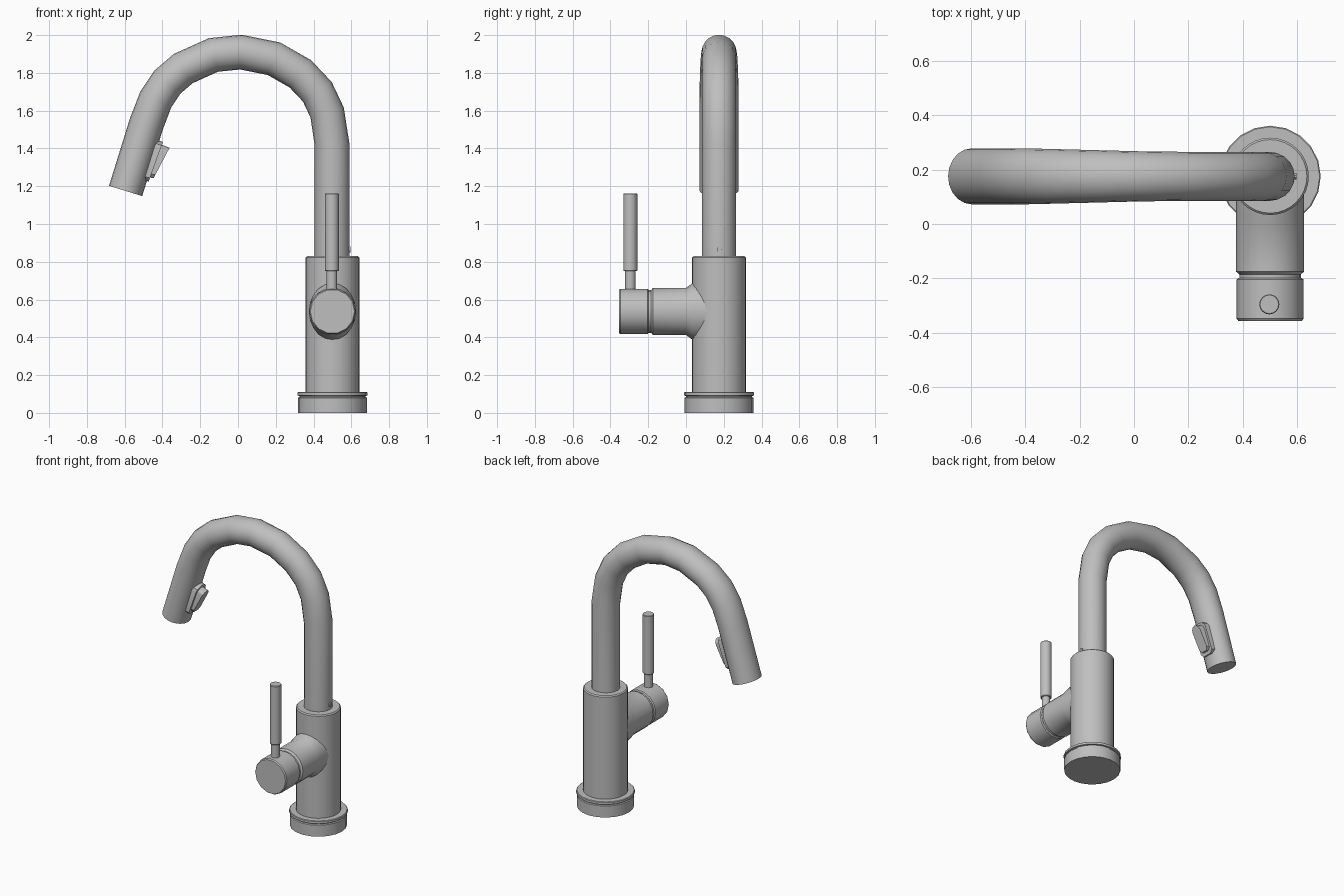
import bpy, bmesh, math
from mathutils import Vector, Matrix

cube = bpy.data.objects.get("Cube")
if cube:
    bpy.data.objects.remove(cube)

# One brushed metal for the whole tap
metal = bpy.data.materials.new("brushed_metal")
metal.use_nodes = True
colour = (0.52, 0.52, 0.52, 1)
metal.diffuse_color = colour
metal.node_tree.nodes["Principled BSDF"].inputs["Base Color"].default_value = colour

AX, AY = 0.5, 0.175          # axis of the upright body
VALVE_Z = 0.537              # height of the side valve
LEVER_Y = -0.295


def finish(name, bm, angle=35):
    bmesh.ops.recalc_face_normals(bm, faces=bm.faces)
    mesh = bpy.data.meshes.new(name)
    bm.to_mesh(mesh)
    bm.free()
    mesh.materials.append(metal)
    obj = bpy.data.objects.new(name, mesh)
    bpy.context.collection.objects.link(obj)
    bpy.ops.object.select_all(action='DESELECT')
    obj.select_set(True)
    bpy.context.view_layer.objects.active = obj
    bpy.ops.object.shade_smooth_by_angle(angle=math.radians(angle))
    return obj


def loft(name, rings, sides):
    """Skin a closed tube over rings of (centre, side axis, other axis)."""
    bm = bmesh.new()
    loops = []
    for c, u, v in rings:
        angles = [2 * math.pi * i / sides for i in range(sides)]
        loops.append([bm.verts.new(c + u * math.cos(a) + v * math.sin(a)) for a in angles])
    for a, b in zip(loops, loops[1:]):
        for i in range(sides):
            j = (i + 1) % sides
            bm.faces.new((a[i], a[j], b[j], b[i]))
    bm.faces.new(loops[0])
    bm.faces.new(loops[-1])
    return finish(name, bm)


def upright(name, x, y, profile, sides):
    """Turned part on a vertical axis; profile holds (radius, height)."""
    return loft(name, [(Vector((x, y, z)), Vector((r, 0, 0)), Vector((0, r, 0)))
                       for r, z in profile], sides)


def sideways(name, profile, sides):
    """Turned part along y; profile holds (y, x radius, z radius)."""
    return loft(name, [(Vector((AX, y, VALVE_Z)), Vector((rx, 0, 0)), Vector((0, 0, rz)))
                       for y, rx, rz in profile], sides)


# Base flange and body
upright("base_flange", AX, AY, [(0.182, 0), (0.182, 0.08), (0.175, 0.084), (0.175, 0.09),
                                (0.186, 0.092), (0.186, 0.107), (0.182, 0.11)], 20)
upright("body", AX, AY, [(0.142, 0.1), (0.142, 0.823), (0.135, 0.83)], 32)

# Side valve with a flared root, a groove and a turning cap
sideways("valve_neck", [(0.15, 0.125, 0.15), (0.035, 0.125, 0.15), (0.0, 0.125, 0.125),
                        (-0.175, 0.125, 0.125), (-0.185, 0.113, 0.113), (-0.21, 0.113, 0.113)], 20)
sideways("valve_cap", [(-0.198, 0.116, 0.116), (-0.204, 0.123, 0.123),
                       (-0.348, 0.123, 0.123), (-0.356, 0.117, 0.117)], 14)

# Lever
upright("lever_stem", AX - 0.003, LEVER_Y, [(0.028, 0.6), (0.028, 0.76)], 14)
upright("lever", AX - 0.003, LEVER_Y, [(0.034, 0.75), (0.037, 0.754), (0.037, 1.158), (0.034, 1.162)], 16)

# Spout: a tube swept along a hooked path, widening to an oval spray head
path = [(0.498, 0.8), (0.498, 1.42), (0.472, 1.59), (0.42, 1.70), (0.33, 1.795),
        (0.19, 1.875), (0.015, 1.91), (-0.13, 1.895), (-0.29, 1.823), (-0.375, 1.75),
        (-0.435, 1.66), (-0.485, 1.53), (-0.595, 1.175)]
points = [Vector((x, AY, z)) for x, z in path]
rings = []
for i, p in enumerate(points):
    before = (p - points[max(i - 1, 0)]).normalized()
    after = (points[min(i + 1, len(points) - 1)] - p).normalized()
    tangent = (before + after).normalized()
    across = Vector((0, 1, 0))
    width = 0.09 + 0.013 * min(max((0.1 - p.x) / 0.5, 0), 1)
    rings.append((p, across * width, across.cross(tangent) * 0.092))
loft("spout", rings, 20)

# Spray button on the inner side of the spray head
tip = points[-1]
up = (points[-2] - tip).normalized()
out = Vector((-up.z, 0, up.x)) * -1
frame = Matrix((up, Vector((0, 1, 0)), out)).transposed()


def pad(name, low, high, half, depth_low, depth_high, inset):
    """Rounded plate lying along the spray head, with a sloping front."""
    bm = bmesh.new()
    layers = []
    for top, shrink in ((False, 0), (True, inset)):
        h = half - shrink
        outline = [(low + shrink, -h * 0.6), (low + shrink, h * 0.6), (low + shrink + 0.02, h)]
        for i in range(7):
            a = math.pi * i / 6
            outline.append((high - shrink - 0.04 + 0.04 * math.sin(a), h * math.cos(a)))
        outline.append((low + shrink + 0.02, -h))
        layer = []
        for t, y in outline:
            f = (t - low) / (high - low)
            d = depth_low + (depth_high - depth_low) * f if top else 0.04
            layer.append(bm.verts.new(tip + frame @ Vector((t, y, d))))
        layers.append(layer)
    a, b = layers
    for i in range(len(a)):
        j = (i + 1) % len(a)
        bm.faces.new((a[i], a[j], b[j], b[i]))
    bm.faces.new(a)
    bm.faces.new(b)
    return finish(name, bm, 25)


pad("button_surround", 0.08, 0.31, 0.058, 0.102, 0.112, 0.004)
pad("spray_button", 0.1, 0.295, 0.045, 0.12, 0.156, 0.008)

# Small set screw at the foot of the spout
screw = [(Vector((x, AY, 0.865)), Vector((0, 0.012, 0)), Vector((0, 0, 0.016)))
         for x in (0.57, 0.596)]
loft("set_screw", screw, 10)
